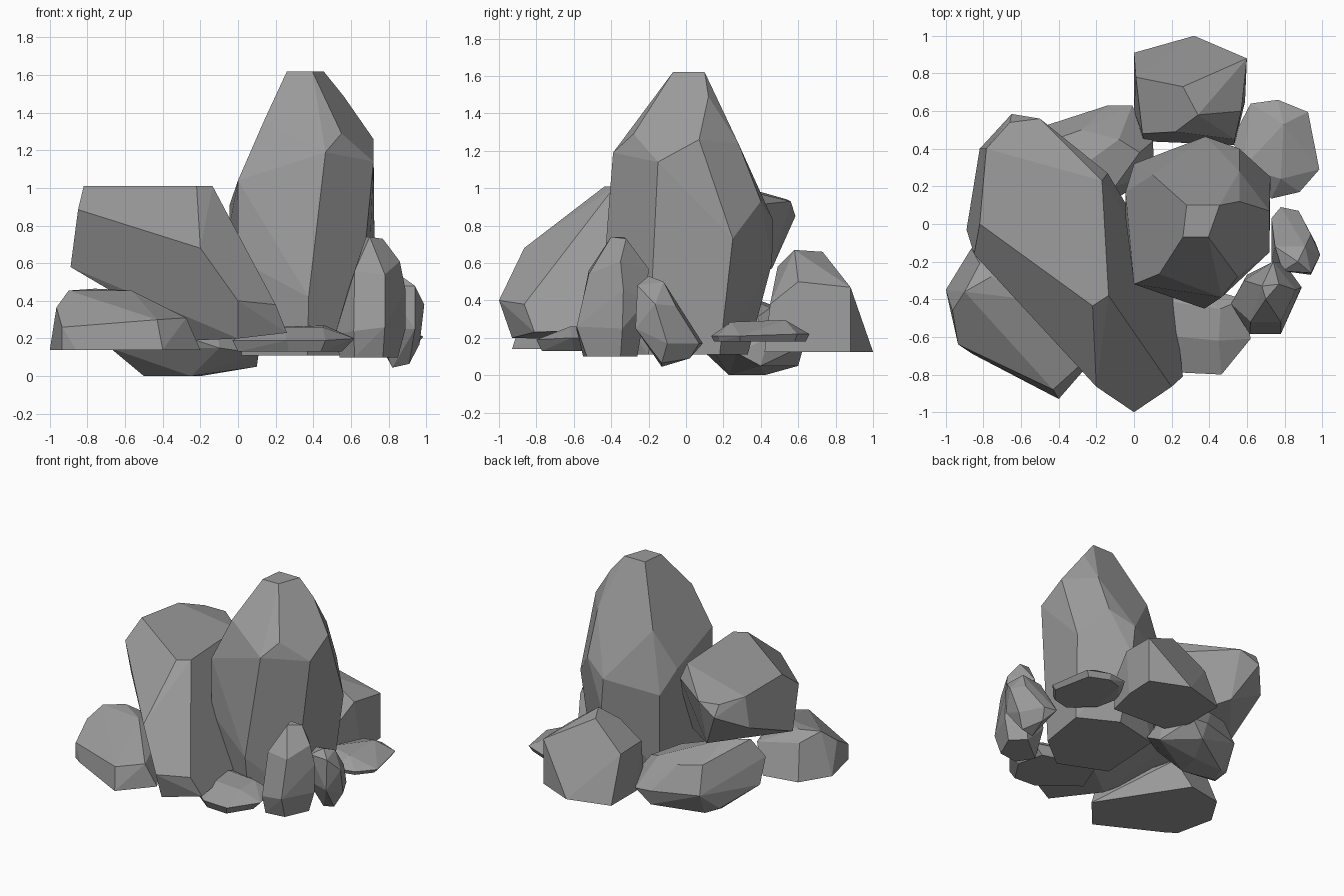
import bpy, bmesh, math

# Dark stone grey
stone = bpy.data.materials.new("stone_grey")
stone.diffuse_color = (.33, .33, .33, 1)


def rock(name, corners, base_z=None, base=()):
    """Chiselled rock: convex hull round a few corner points plus a flat base outline."""
    bm = bmesh.new()
    for c in list(corners) + [(x, y, base_z) for x, y in base]:
        bm.verts.new(c)
    hull = bmesh.ops.convex_hull(bm, input=bm.verts[:])
    loose = {v for v in hull["geom_interior"] + hull["geom_unused"]
             if isinstance(v, bmesh.types.BMVert)}
    bmesh.ops.delete(bm, geom=list(loose), context='VERTS')
    # merge nearly flat triangles into larger facets
    bmesh.ops.dissolve_limit(bm, angle_limit=math.radians(7),
                             verts=bm.verts[:], edges=bm.edges[:])
    bmesh.ops.recalc_face_normals(bm, faces=bm.faces[:])
    mesh = bpy.data.meshes.new(name)
    bm.to_mesh(mesh)
    bm.free()
    mesh.materials.append(stone)
    obj = bpy.data.objects.new(name, mesh)
    bpy.context.collection.objects.link(obj)
    return obj


# Tall central spire
rock("tall_rock", [
    (.28, .1, 1.62), (.455, .1, 1.62), (.395, -.07, 1.62), (.26, -.07, 1.62),
    (.55, -.28, 1.29), (.465, -.39, 1.19), (.135, -.265, 1.35), (.1, .26, 1.2),
    (.56, .12, 1.49), (.56, .28, 1.24), (.72, -.15, 1.14), (.72, .07, 1.26),
    (0, -.32, 1.04), (-.045, .17, .91), (-.045, .03, .8), (0, -.32, .62),
    (.375, -.45, .42), (.725, .25, .73), (.56, .4, .93), (.38, .465, .83),
    (0, .32, .75), (.4, .46, .6)],
    .11, [(.02, -.25), (.37, -.4), (.62, -.2), (.68, .18), (.4, .33), (.05, .25)])

# Large leaning block on the left, undercut towards the back
rock("leaning_block", [
    (-.82, 0, 1.01), (-.22, -.435, 1.01), (-.135, -.38, 1.01), (-.17, .23, 1.01),
    (-.785, .4, .98), (-.85, -.16, .885), (-.89, -.03, .58), (-.82, .4, .75),
    (-.65, .585, .85), (-.66, .54, .94), (-.5, .56, .93), (-.5, .46, .57),
    (-.14, .27, .9), (-.2, -.865, .68), (0, -1, .4), (.2, -.865, .38),
    (.26, -.81, .23), (-.05, .05, .6), (-.23, -.6, .19), (0, -.93, .2),
    (.2, -.3, .25)])

# Low slab at front left
rock("left_slab", [
    (-.935, -.64, .26), (-.965, -.46, .365), (-.43, -.88, .3), (-.275, -.74, .31),
    (-.66, -.57, .4), (-.9, -.36, .455), (-.76, -.28, .465), (-.565, -.4, .455),
    (-.82, -.21, .4), (-.5, -.15, .35)],
    .14, [(-1, -.35), (-.935, -.64), (-.86, -.69), (-.4, -.93), (-.2, -.7),
          (-.6, -.08), (-.865, -.13)])

# Squat rock at the back
rock("back_rock", [
    (.26, .73, .66), (.34, .58, .67), (.22, .49, .58), (.6, .88, .47),
    (.01, .78, .47), (.57, .6, .5), (.535, .45, .38), (.045, .48, .45)],
    .125, [(0, .6), (0, .91), (.32, 1), (.6, .88), (.59, .65), (.535, .42), (.05, .44)])

# Flat rock at back right
rock("right_flat_rock", [
    (.62, .64, .22), (.765, .66, .22), (.925, .595, .22), (.985, .29, .21),
    (.88, .17, .21), (.73, .135, .21), (.78, .24, .285), (.795, .53, .295),
    (.58, .3, .28), (.52, .45, .2), (.9, .35, .25)],
    .18, [(.65, .61), (.76, .64), (.9, .58), (.96, .29), (.87, .18), (.74, .15), (.58, .3)])

# Low rock at back left, resting on the ground
rock("rear_low_rock", [
    (-.45, .44, .38), (-.28, .5, .36), (-.08, .45, .36), (-.1, .2, .36),
    (.03, .38, .31), (-.14, .63, .17), (-.01, .63, .16), (.1, .44, .2),
    (.11, .27, .12), (.1, .4, .05), (-.12, .6, .05), (-.1, .13, .15),
    (-.6, .07, .48), (-.45, .18, .48), (-.68, .0, .34), (-.68, .07, .15),
    (-.48, .52, .18), (-.54, .36, .04)],
    0, [(-.5, .28), (-.45, .41), (-.2, .42), (-.25, .23)])

# Thin rock at the front
rock("front_flat_rock", [
    (-.03, -.55, .19), (.26, -.79, .19), (.465, -.8, .19), (.62, -.61, .2),
    (.58, -.4, .2), (.1, -.25, .2), (.1, -.4, .26), (.46, -.45, .27),
    (.45, -.62, .26), (.24, -.6, .26)],
    .13, [(0, -.55), (.27, -.76), (.44, -.77), (.55, -.6), (.5, -.4), (.1, -.3)])

# Small upright crystal at front right
rock("upright_small_rock", [
    (.7, -.4, .74), (.77, -.32, .73), (.68, -.33, .74), (.62, -.52, .56),
    (.585, -.3, .46), (.86, -.35, .61), (.78, -.52, .54), (.74, -.2, .57),
    (.515, -.425, .22), (.615, -.585, .24), (.78, -.585, .26), (.89, -.335, .46),
    (.89, -.34, .25), (.8, -.21, .4), (.6, -.27, .25)],
    .1, [(.54, -.43), (.62, -.55), (.77, -.53), (.85, -.35), (.75, -.26)])

# Small tilted crystal on the right
rock("tilted_small_rock", [
    (.87, -.2, .53), (.91, -.12, .5), (.94, -.26, .48), (.79, -.25, .48),
    (.75, -.12, .48), (.99, -.165, .38), (.94, -.055, .37), (.94, -.27, .25),
    (.965, -.1, .17), (.73, -.2, .25), (.73, .03, .22), (.875, .07, .17),
    (.78, .09, .17), (.85, .02, .09), (.91, -.13, .065), (.82, -.13, .045)])
